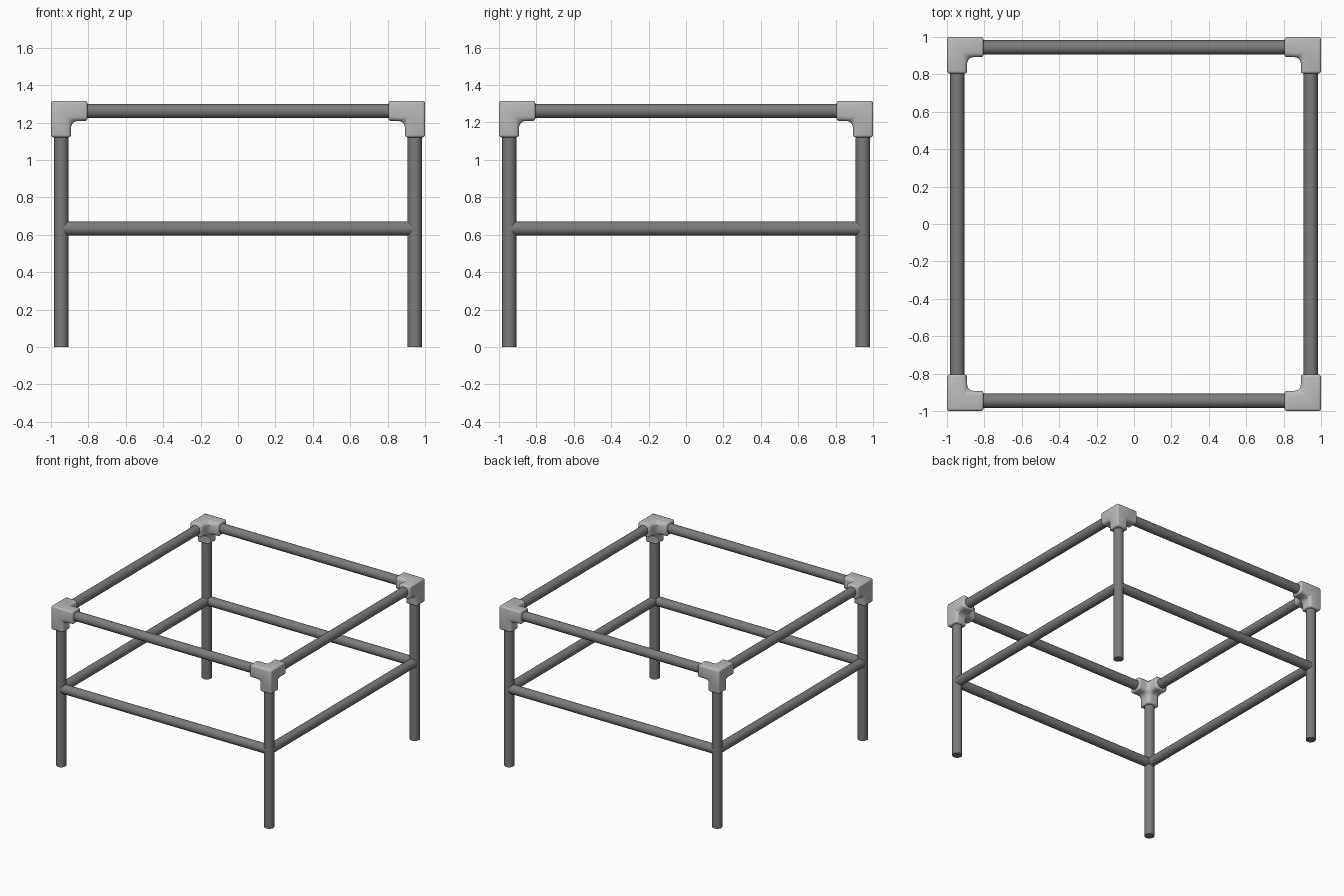
import bpy, bmesh
from mathutils import Vector

if "Cube" in bpy.data.objects:
    bpy.data.objects.remove(bpy.data.objects["Cube"])

C = 0.945       # leg / rail centre line
TOP = 1.262     # top rail height
MID = 0.633     # lower rail height
R = 0.038       # tube radius
H = 0.054       # half width of a corner fitting
ARM = 0.195     # full fitting length


def material(name, v):
    m = bpy.data.materials.new(name)
    m.diffuse_color = (v, v, v, 1)
    m.use_nodes = True
    m.node_tree.nodes["Principled BSDF"].inputs["Base Color"].default_value = m.diffuse_color
    return m


DARK = material("dark_tube", 0.2)
LIGHT = material("fitting_grey", 0.5)


def shade(ob, angle):
    bpy.ops.object.select_all(action='DESELECT')
    ob.select_set(True)
    bpy.context.view_layer.objects.active = ob
    bpy.ops.object.shade_smooth_by_angle(angle=angle)


def tube(name, a, b, r):
    a, b = Vector(a), Vector(b)
    d = b - a
    bpy.ops.mesh.primitive_cylinder_add(
        vertices=20, radius=r, depth=d.length, location=(a + b) / 2,
        rotation=d.to_track_quat('Z', 'Y').to_euler())
    ob = bpy.context.object
    ob.name = name
    ob.data.materials.append(DARK)
    shade(ob, 0.7)


def fitting_mesh():
    # Cube with three arms pulled out along -x, -y and -z
    bm = bmesh.new()
    bmesh.ops.create_cube(bm, size=2 * H)
    faces = [f for f in bm.faces if min(f.calc_center_median()) < -H * 0.9]
    ext = bmesh.ops.extrude_discrete_faces(bm, faces=faces)['faces']
    for f in ext:
        bmesh.ops.translate(bm, verts=f.verts, vec=f.normal * (ARM - 2 * H))
    bmesh.ops.recalc_face_normals(bm, faces=bm.faces)
    bmesh.ops.dissolve_limit(bm, angle_limit=0.05, verts=bm.verts, edges=bm.edges)
    bm.normal_update()
    # Wide fillets between arms, rounded arms, small chamfers on the outside
    weight = bm.edges.layers.float.new("bevel_weight_edge")
    for e in bm.edges:
        mid = (e.verts[0].co + e.verts[1].co) / 2
        if e.calc_face_angle_signed() < 0:
            e[weight] = 1.0
        elif sum(c > H * 0.99 for c in mid) == 2 and min(mid) > -ARM * 0.7:
            e[weight] = 0.4
        elif min(mid) < -ARM * 0.7:
            e[weight] = 0.4
        else:
            e[weight] = 0.8
    me = bpy.data.meshes.new("fitting_cage")
    bm.to_mesh(me)
    bm.free()
    ob = bpy.data.objects.new("fitting_cage", me)
    bpy.context.collection.objects.link(ob)
    mod = ob.modifiers.new("Round", 'BEVEL')
    mod.limit_method = 'WEIGHT'
    mod.width = 0.032
    mod.segments = 3
    dg = bpy.context.evaluated_depsgraph_get()
    out = bpy.data.meshes.new_from_object(ob.evaluated_get(dg))
    bpy.data.objects.remove(ob)
    out.materials.clear()
    out.materials.append(LIGHT)
    return out


# Legs and three-way corner fittings
base = fitting_mesh()
for sx, nx in ((-1, "left"), (1, "right")):
    for sy, ny in ((-1, "front"), (1, "back")):
        tube(f"{ny}_{nx}_leg", (sx * C, sy * C, 0), (sx * C, sy * C, TOP), R)
        me = base.copy()
        for v in me.vertices:
            v.co.x *= sx
            v.co.y *= sy
        if sx * sy < 0:
            me.flip_normals()
        ob = bpy.data.objects.new(f"{ny}_{nx}_corner_fitting", me)
        ob.location = (sx * (1 - H), sy * (1 - H), TOP)
        bpy.context.collection.objects.link(ob)
        shade(ob, 0.6)

# Upper and lower rails on all four sides
for level, z, r in (("top", TOP, R), ("lower", MID, R - 0.0005)):
    for s, nx, ny in ((-1, "left", "front"), (1, "right", "back")):
        tube(f"{ny}_{level}_rail", (-C, s * C, z), (C, s * C, z), r)
        tube(f"{nx}_{level}_rail", (s * C, -C, z), (s * C, C, z), r)
